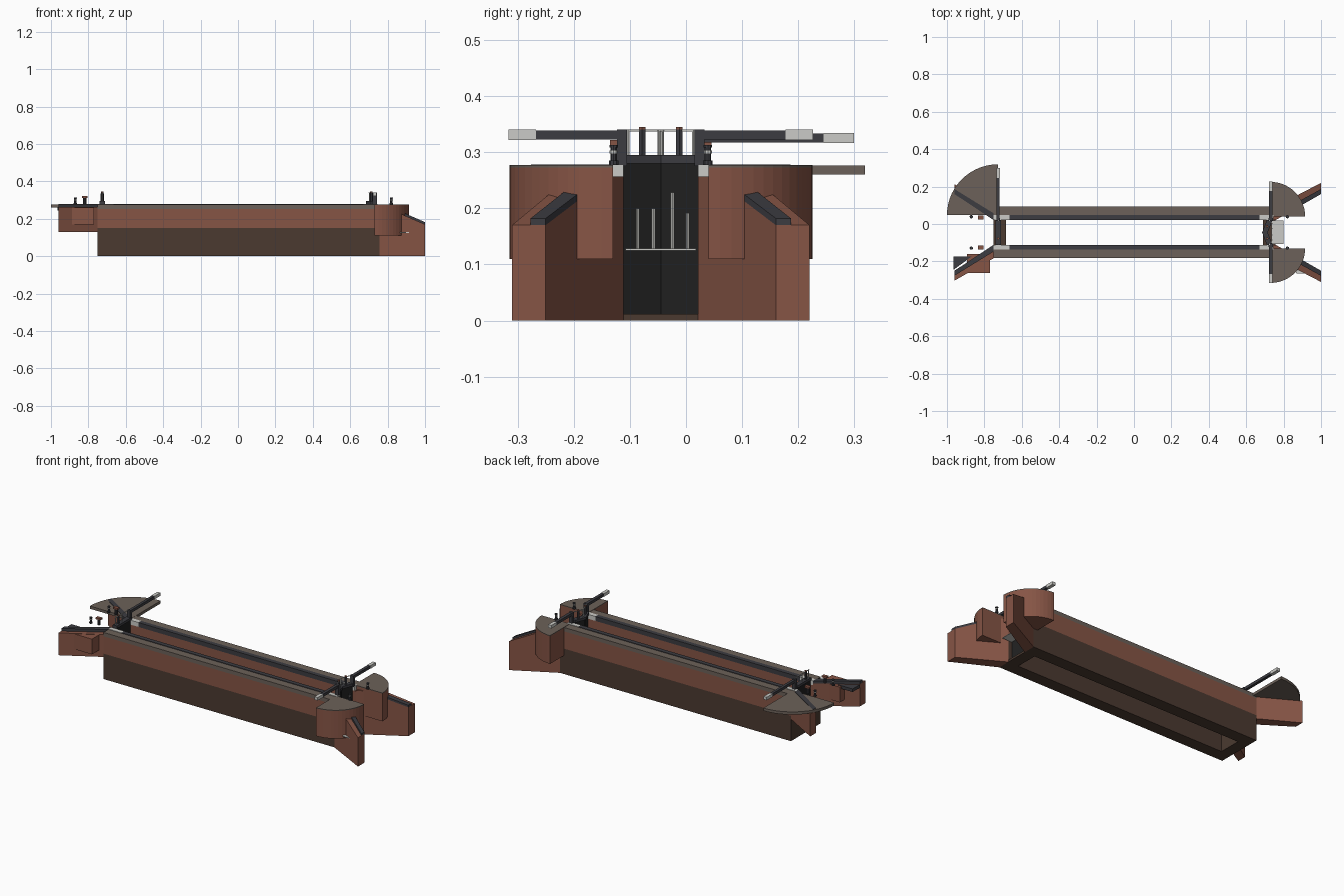
import bpy, bmesh, math
from mathutils import Vector

cube = bpy.data.objects.get("Cube")
if cube:
    bpy.data.objects.remove(cube)


def material(name, rgb):
    m = bpy.data.materials.new(name)
    m.use_nodes = True
    m.diffuse_color = (*rgb, 1)
    m.node_tree.nodes["Principled BSDF"].inputs["Base Color"].default_value = (*rgb, 1)
    return m


BRICK = material("red brick", (0.24, 0.09, 0.06))
BROWN = material("dark brown base", (0.07, 0.042, 0.03))
STONE = material("grey stone", (0.15, 0.12, 0.1))
SLATE = material("dark slate", (0.045, 0.045, 0.053))
BLACK = material("black timber", (0.014, 0.014, 0.014))
WHITE = material("off white", (0.6, 0.6, 0.57))

AXIS = -0.045  # centre line of the channel
INNER, OUTER, STRIP = 0.066, 0.138, 0.092


def prism(name, mat, outline, z0, tops):
    """Extrude a plan outline; tops is one height or one per corner."""
    if not isinstance(tops, (list, tuple)):
        tops = [tops] * len(outline)
    bm = bmesh.new()
    low = [bm.verts.new((x, y, z0)) for x, y in outline]
    high = [bm.verts.new((x, y, z)) for (x, y), z in zip(outline, tops)]
    bm.faces.new(low)
    bm.faces.new(high)
    n = len(low)
    for i in range(n):
        j = (i + 1) % n
        bm.faces.new((low[i], low[j], high[j], high[i]))
    bmesh.ops.recalc_face_normals(bm, faces=bm.faces)
    me = bpy.data.meshes.new(name)
    bm.to_mesh(me)
    bm.free()
    me.materials.append(mat)
    ob = bpy.data.objects.new(name, me)
    bpy.context.collection.objects.link(ob)
    return ob


def box(name, mat, x0, x1, y0, y1, z0, z1):
    return prism(name, mat, [(x0, y0), (x1, y0), (x1, y1), (x0, y1)], z0, z1)


def post(name, mat, x, y, z0, z1, r, sides=10):
    pts = [(x + r * math.cos(math.tau * i / sides), y + r * math.sin(math.tau * i / sides))
           for i in range(sides)]
    return prism(name, mat, pts, z0, z1)


def quadrant(x, y, r, dx, dy, steps=14):
    arc = [math.pi / 2 * i / steps for i in range(steps + 1)]
    return [(x, y)] + [(x + dx * r * math.cos(a), y + dy * r * math.sin(a)) for a in arc]


def sloped_bar(name, mat, outline, bottoms, thick):
    """Thin slab following a sloping wall top."""
    ob = prism(name, mat, outline, 0, [b + thick for b in bottoms])
    for v, b in zip(ob.data.vertices, bottoms):
        v.co.z = b
    return ob


def bollard(x, y, mat=SLATE):
    post("bollard_foot", SLATE, x, y, 0.277, 0.285, 0.009)
    post("bollard_shaft", mat, x, y, 0.285, 0.31, 0.006)
    post("bollard_ring", WHITE, x, y, 0.298, 0.303, 0.0075)
    post("bollard_cap", mat, x, y, 0.308, 0.313, 0.008)


def lerp(a, b, t):
    return a + (b - a) * t


for s, side in ((-1, "front"), (1, "back")):
    def Y(d):
        return AXIS + s * d

    # long chamber walls with coping
    box(side + "_wall_base", BROWN, -0.75, 0.757, Y(INNER), Y(OUTER), 0, 0.15)
    box(side + "_wall", BRICK, -0.75, 0.757, Y(INNER), Y(OUTER), 0.15, 0.252)
    box(side + "_coping", STONE, -0.75, 0.735, Y(STRIP), Y(OUTER), 0.252, 0.275)
    box(side + "_edge_strip", SLATE, -0.665, 0.67, Y(INNER), Y(STRIP), 0.252, 0.278)
    for x0, x1 in ((-0.75, -0.665), (0.67, 0.745)):
        box(side + "_edge_end", WHITE, x0, x1, Y(INNER), Y(STRIP), 0.252, 0.278)

    # flared wing walls at the lower end, flat then sloping
    def wing(x, t):
        u = (x - 0.757) / (1 - 0.757)
        a, b = lerp(INNER, 0.205, u), lerp(OUTER, 0.265, u)
        return (x, Y(lerp(a, b, t)))
    box_top, end_top, knee = 0.257, 0.17, 0.8
    prism(side + "_wing_root", BRICK,
          [wing(0.757, 0), wing(knee, 0), wing(knee, 1), wing(0.757, 1)], 0, box_top)
    slope = [wing(knee, 0), wing(1, 0), wing(1, 1), wing(knee, 1)]
    heights = [box_top, end_top, end_top, box_top]
    prism(side + "_wing", BRICK, slope, 0, heights)
    strip = [wing(knee, 0), wing(1, 0), wing(1, 0.45), wing(knee, 0.45)]
    sloped_bar(side + "_wing_coping", SLATE, strip, heights, 0.012)

    # quarter-round platforms at the lower end
    plan = quadrant(0.73, Y(0.085), 0.185, 1, s)
    prism(side + "_turret", BRICK, plan, 0.11, 0.273)
    prism(side + "_turret_top", STONE, plan, 0.273, 0.277)

    # flared wing walls at the upper end
    def head(x, t):
        u = (-0.75 - x) / 0.21
        return (x, Y(lerp(lerp(INNER, 0.205, u), lerp(OUTER, 0.258, u), t)))
    prism(side + "_head_wing", BRICK,
          [head(-0.75, 0), head(-0.96, 0), head(-0.96, 1), head(-0.75, 1)], 0.13, 0.262)
    prism(side + "_head_coping", SLATE,
          [head(-0.75, 0), head(-0.96, 0), head(-0.96, 0.5), head(-0.75, 0.5)], 0.262, 0.278)

    # mitred lower gate leaf, walkway, balance beam
    def leaf(name, mat, w, z0, z1):
        prism(name, mat, [(0.725 - w, Y(INNER)), (0.725 + w, Y(INNER)),
                          (0.70 + w, Y(0)), (0.70 - w, Y(0))], z0, z1)
    leaf(side + "_gate_leaf", BLACK, 0.008, 0.012, 0.28)
    leaf(side + "_gate_walkway", SLATE, 0.015, 0.28, 0.295)
    leaf(side + "_gate_handrail", WHITE, 0.002, 0.337, 0.34)
    box(side + "_beam_post", SLATE, 0.72, 0.742, Y(0.06), Y(0.078), 0.275, 0.34)
    box(side + "_beam", SLATE, 0.722, 0.74, Y(0.066), Y(0.222), 0.323, 0.339)
    box(side + "_beam_end", WHITE, 0.721, 0.741, Y(0.222), Y(0.271), 0.322, 0.34)
    for d, x in ((0.004, 0.703), (0.058, 0.724)):
        post(side + "_rail_post", WHITE, x, Y(d), 0.28, 0.34, 0.0025, 6)
    post(side + "_paddle_gear", SLATE, 0.712, Y(0.033), 0.295, 0.34, 0.007, 6)
    post(side + "_paddle_cap", BRICK, 0.712, Y(0.033), 0.34, 0.345, 0.007, 6)

    # mooring bollards and winding posts
    for x in (-0.87, 0.82):
        bollard(x, Y(0.084))
    post(side + "_winding_post", SLATE, -0.82, Y(0.08), 0.28, 0.312, 0.009)
    box(side + "_winding_cap", BRICK, -0.835, -0.805, Y(0.07), Y(0.09), 0.312, 0.322)

# quarter-round deck at the upper end
prism("head_deck", STONE, quadrant(-0.728, 0.047, 0.272, -1, 1), 0.26, 0.276)

# side block and landing at the upper front wing
box("head_block", BRICK, -0.892, -0.77, -0.262, -0.16, 0.17, 0.26)
prism("head_landing", SLATE, [(-0.965, -0.175), (-0.87, -0.175), (-0.965, -0.245)], 0.245, 0.263)

# sills
y0, y1 = AXIS - INNER, AXIS + INNER
box("upper_sill", BROWN, -0.75, -0.685, y0, y1, 0, 0.14)
box("lower_sill", BROWN, 0.69, 0.757, y0, y1, 0, 0.012)

# single upper gate with balance beam
box("upper_gate", BLACK, -0.735, -0.718, y0, y1, 0.14, 0.28)
box("upper_gate_walkway", SLATE, -0.74, -0.712, y0, y1, 0.28, 0.295)
box("upper_beam_post", SLATE, -0.736, -0.716, 0.015, 0.033, 0.275, 0.335)
box("upper_beam", SLATE, -0.734, -0.718, 0.02, 0.245, 0.317, 0.333)
box("upper_beam_end", WHITE, -0.736, -0.716, 0.245, 0.299, 0.316, 0.334)
box("upper_handrail", WHITE, -0.728, -0.724, y0, y1, 0.337, 0.34)
for y in (-0.105, -0.045):
    post("upper_rail_post", WHITE, -0.726, y, 0.295, 0.338, 0.0025, 6)
post("upper_paddle_gear", SLATE, -0.726, -0.078, 0.295, 0.34, 0.007, 6)
post("upper_paddle_cap", BRICK, -0.726, -0.078, 0.34, 0.345, 0.007, 6)

# water spray below the lower gate
box("spray_plate", WHITE, 0.735, 0.8, -0.108, 0.018, 0.125, 0.128)
for y, top in ((-0.086, 0.2), (-0.058, 0.2), (-0.024, 0.228), (0.003, 0.192)):
    post("spray_jet", WHITE, 0.738, y, 0.127, top, 0.0035, 8)

# small ledge by the lower front wing
prism("wing_ledge", WHITE, [(0.84, -0.215), (0.87, -0.265), (0.94, -0.265), (0.93, -0.22)],
      0.124, 0.128)
